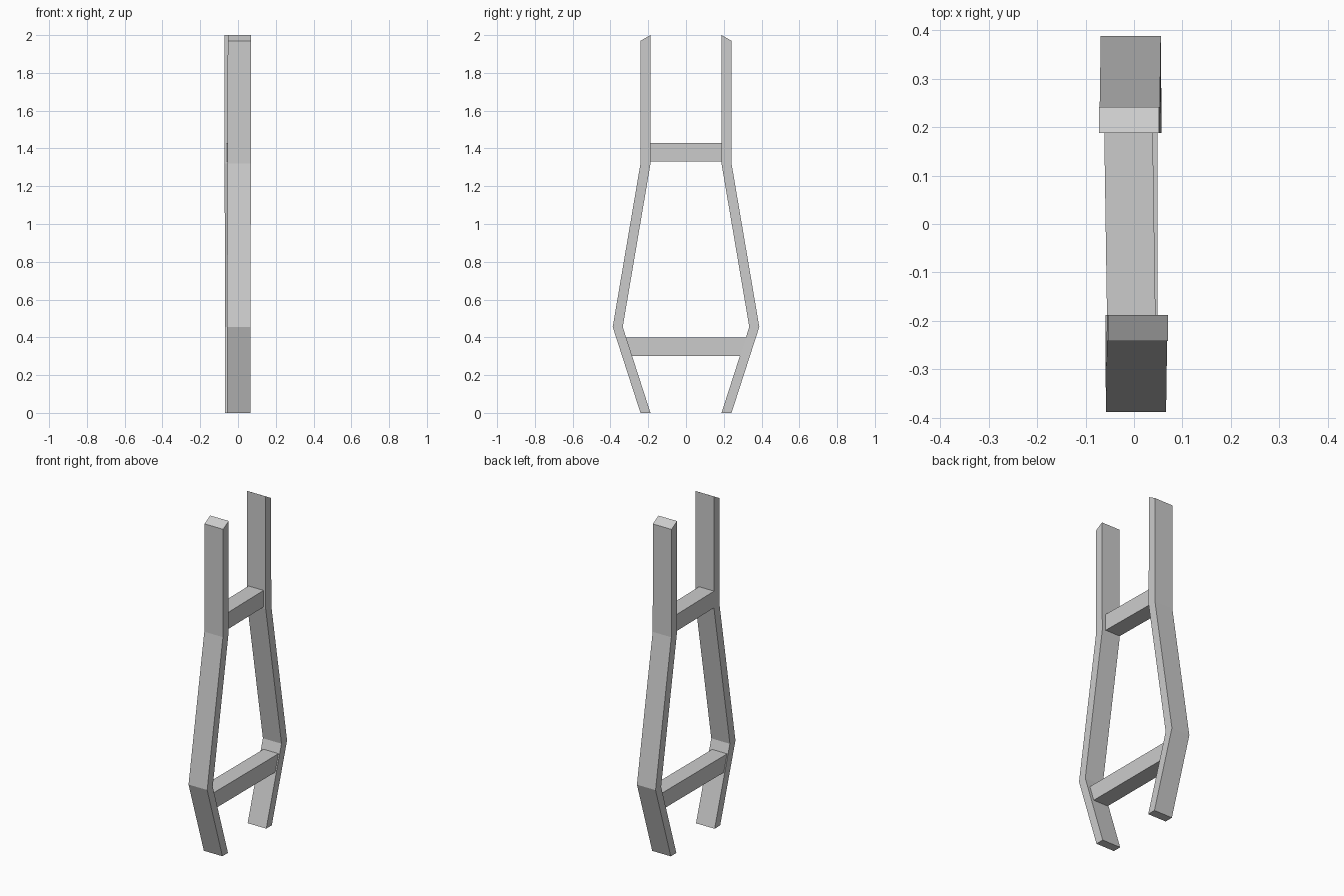
import bpy

if "Cube" in bpy.data.objects:
    bpy.data.objects.remove(bpy.data.objects["Cube"])


def extrude_profile(name, profile, center_x, width):
    """Prism from a (y, z) outline, spanning x around center_x(y, z)."""
    n = len(profile)
    verts = [(center_x(y, z) + s * width / 2, y, z)
             for s in (1, -1) for y, z in profile]
    faces = [tuple(range(n)), tuple(range(2 * n - 1, n - 1, -1))]
    faces += [(i, i + n, (i + 1) % n + n, (i + 1) % n) for i in range(n)]
    mesh = bpy.data.meshes.new(name)
    mesh.from_pydata(verts, [], faces)
    mesh.update()
    obj = bpy.data.objects.new(name, mesh)
    bpy.context.collection.objects.link(obj)
    return obj


# Bent side rail: outer edge upwards, then inner edge back down
outer = [(0.241, 0.0), (0.388, 0.455), (0.241, 1.32), (0.241, 1.97)]
inner = [(0.188, 2.0), (0.188, 1.32), (0.335, 0.455), (0.188, 0.0)]
rail = outer + inner

# Side rails lean very slightly in opposite directions
extrude_profile("back_rail", rail,
                lambda y, z: -0.0055 - 0.0025 * z, 0.124)
extrude_profile("front_rail", [(-y, z) for y, z in reversed(rail)],
                lambda y, z: 0.003 + 0.0025 * z, 0.124)

# Crossbars with ends cut flush to the rails
extrude_profile("upper_crossbar",
                [(-0.188, 1.33), (0.188, 1.33), (0.188, 1.43), (-0.188, 1.43)],
                lambda y, z: -0.0085 - 0.015 * y, 0.1)
extrude_profile("lower_crossbar",
                [(-0.286, 0.30), (0.286, 0.30), (0.318, 0.40), (-0.318, 0.40)],
                lambda y, z: -0.002, 0.1)
